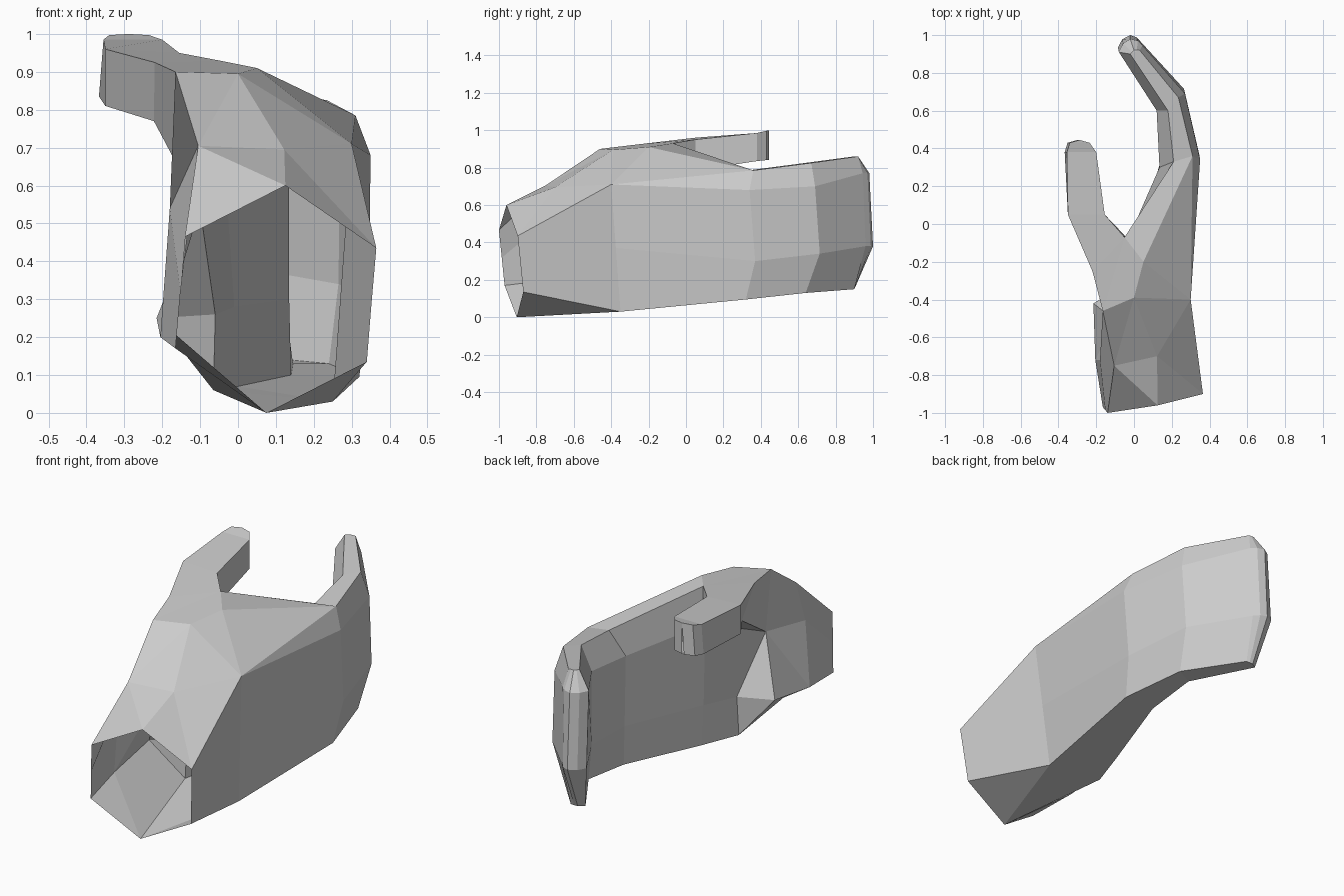
import bpy, bmesh
from mathutils import Vector

if "Cube" in bpy.data.objects:
    bpy.data.objects.remove(bpy.data.objects["Cube"])


def pts(*coords):
    return [Vector(c) for c in coords]


def between(ring_a, ring_b, t, changes):
    """Ring interpolated between two others, with a few points moved."""
    ring = [a.lerp(b, t) for a, b in zip(ring_a, ring_b)]
    for i, co in changes.items():
        ring[i] = Vector(co)
    return ring


def loft(name, rings, holes=(), creases=()):
    """Skin successive rings; holes are (ring, side) quads left open,
    creases are point pairs joined by a diagonal. Coincident points merge."""
    bm = bmesh.new()
    rows = [[bm.verts.new(p) for p in ring] for ring in rings]
    n = len(rings[0])
    for r in range(len(rows) - 1):
        for i in range(n):
            if (r, i) not in holes:
                j = (i + 1) % n
                bm.faces.new((rows[r][i], rows[r][j], rows[r + 1][j], rows[r + 1][i]))
    bmesh.ops.remove_doubles(bm, verts=bm.verts, dist=0.001)
    for pair in creases:
        ends = [min(bm.verts, key=lambda v: (v.co - p).length) for p in pair]
        bmesh.ops.connect_verts(bm, verts=ends)
    bmesh.ops.recalc_face_normals(bm, faces=bm.faces)
    mesh = bpy.data.meshes.new(name)
    bm.to_mesh(mesh)
    bm.free()
    obj = bpy.data.objects.new(name, mesh)
    bpy.context.collection.objects.link(obj)
    return obj


# Section order: inner top, top, outer top, outer mid, outer base,
# inner base, inner low, inner high
wrist = pts((-.14, -1, .465), (.125, -.96, .6), (.365, -.9, .435), (.352, -.885, .285),
            (.34, -.87, .135), (.075, -.905, 0), (-.165, -.97, .17), (-.152, -.985, .318))
heel = pts((-.165, -.46, .9), (0, -.39, .895), (.3, -.4, .71), (.275, -.375, .37),
           (.25, -.35, .03), (-.065, -.34, .06), (-.06, -.33, .26), (-.1, -.51, .54))
knuckle = pts((.21, .33, .785), (.31, .36, .785), (.35, .34, .68), (.345, .37, .3),
              (.32, .32, .095), (.14, .31, .1), (.135, .31, .3), (.135, .3, .66))
middle = pts((.18, .6, .82), (.235, .67, .825), (.27, .69, .7), (.265, .715, .34),
             (.24, .64, .13), (.145, .59, .13), (.12, .6, .32), (.12, .6, .7))
finger_end = pts((-.02, .9, .86), (.03, .92, .86), (.045, .945, .77), (.04, .96, .38),
                 (.03, .9, .15), (-.04, .88, .15), (-.085, .935, .38), (-.08, .91, .77))
a, b, c, d = pts((0, .92, .86), (-.02, .98, .77), (-.02, 1, .38), (-.01, .9, .15))
tip = [a, a, b, c, d, d, c, b]

# Back of the hand bends near the wrist; the thumb muscle bulges below it
back = between(wrist, heel, 0, {0: (-.105, -.75, .705), 1: (.122, -.7, .695),
                                6: (-.205, -.72, .2), 7: (-.18, -.72, .54)})
bulge = between(heel, heel, 0, {6: (-.215, -.42, .25)})
palm = between(heel, knuckle, 0, {0: (-.05, -.07, .93), 1: (.05, -.2, .91),
                                  5: (0, -.13, .07), 6: (-.01, -.13, .28),
                                  7: (-.04, -.1, .72)})
# Rounded fingertip
rounding = between(finger_end, tip, .5, {2: (.02, .97, .77), 3: (.015, .988, .38),
                                         6: (-.062, .978, .38), 7: (-.058, .955, .77)})

# Hollow hand, open at the wrist and where the thumb joins
loft("hand", [wrist, back, bulge, heel, palm, knuckle, middle, finger_end, rounding, tip],
     holes={(3, 7)},
     creases=[(wrist[5], heel[4]), (heel[2], knuckle[1]), (wrist[1], back[0]),
              (back[0], heel[1]), (back[1], heel[2]), (back[6], heel[7])])


# Thumb grown out of the opening in the palm
def thumb_ring(x0, x1, y, top, low):
    return pts((x0 + .012, y, top), (x1, y, top), (x1, y, low), (x0, y, low))


root = [heel[0], palm[0], palm[7], heel[7]]
base = pts((-.22, -.25, .925), palm[0], (-.05, -.06, .76), (-.222, -.14, .77))
thumb = [root, base,
         pts((-.35, .05, .96), (-.155, .05, .95), (-.155, .05, .785), (-.35, .05, .81)),
         thumb_ring(-.367, -.2, .38, .985, .835),
         thumb_ring(-.352, -.235, .43, .997, .84),
         thumb_ring(-.3, -.288, .445, 1, .84)]
loft("thumb", thumb)
